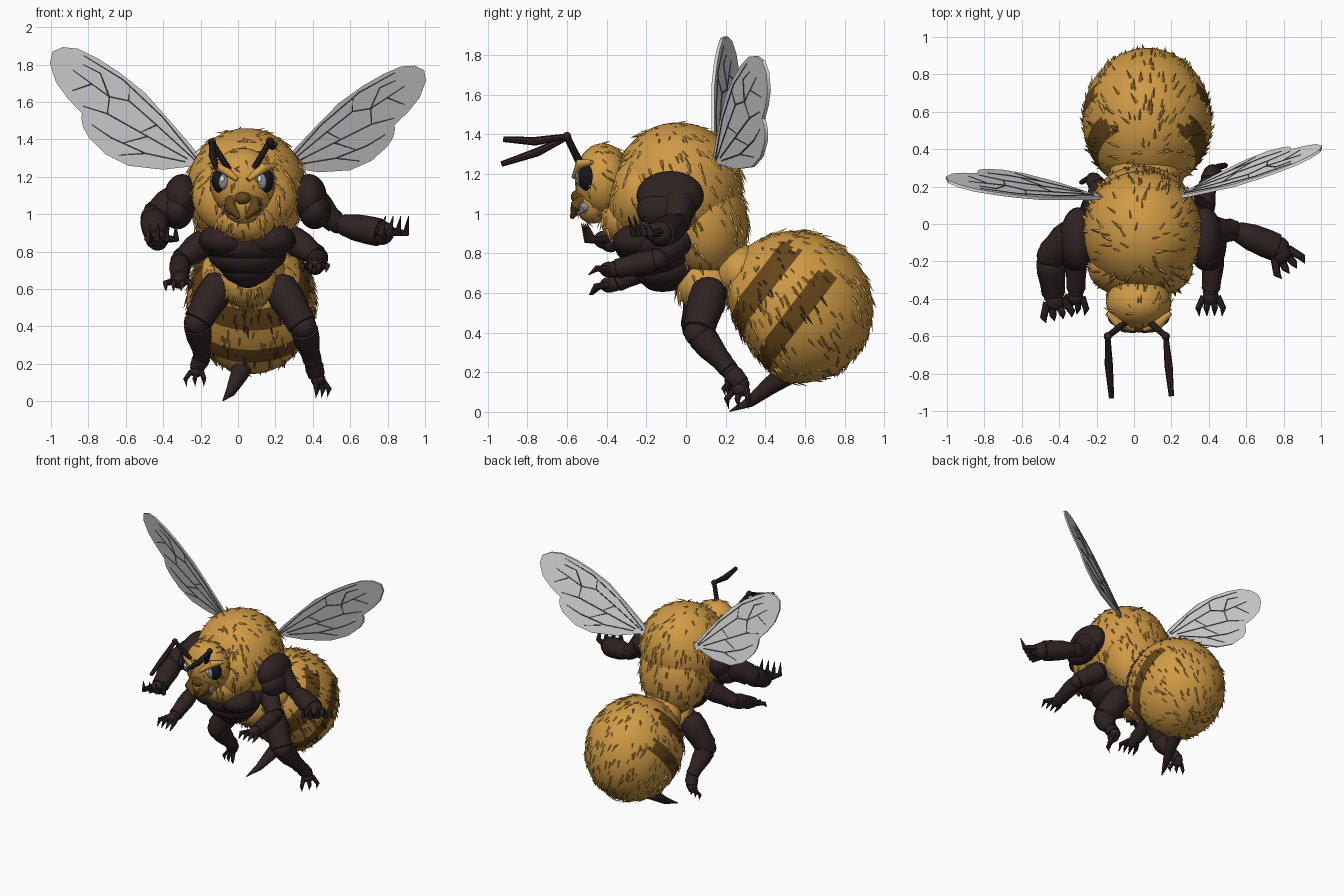
import bpy, bmesh, random
from math import pi
from mathutils import Vector as V, Matrix as M

random.seed(4)
if "Cube" in bpy.data.objects:
    bpy.data.objects.remove(bpy.data.objects["Cube"])


def material(name, r, g, b):
    m = bpy.data.materials.new(name)
    m.use_nodes = True
    m.diffuse_color = (r, g, b, 1)
    m.node_tree.nodes["Principled BSDF"].inputs["Base Color"].default_value = (r, g, b, 1)
    return m


gold = material("golden fur", .63, .325, .06)
brown = material("brown stripe", .13, .06, .010)
shell = material("dark shell", .029, .016, .016)
membrane = material("wing grey", .74, .74, .74)
vein = material("vein grey", .10, .10, .10)
black = material("eye black", .008, .008, .01)
iris = material("iris grey", .26, .27, .30)
glint = material("glint white", .8, .8, .8)


def finish(bm, name, *mats, angle=40):
    bmesh.ops.recalc_face_normals(bm, faces=bm.faces[:])
    me = bpy.data.meshes.new(name)
    bm.to_mesh(me)
    bm.free()
    for m in mats:
        me.materials.append(m)
    me.polygons.foreach_set("use_smooth", [True] * len(me.polygons))
    me.set_sharp_from_angle(angle=angle * pi / 180)
    ob = bpy.data.objects.new(name, me)
    bpy.context.collection.objects.link(ob)
    return ob


def blob(bm, loc, rad, tilt=0, mat=0, seg=24):
    """Ellipsoid, tilted about x."""
    mx = M.Translation(loc) @ M.Rotation(tilt, 4, "X") @ M.Diagonal((*rad, 1))
    vs = bmesh.ops.create_uvsphere(bm, u_segments=seg, v_segments=seg * 2 // 3, radius=1, matrix=mx)["verts"]
    for f in {f for v in vs for f in v.link_faces}:
        f.material_index = mat
    return vs


def sweep(bm, pts, radii, n=10, mat=0):
    """Round tube through the points with a radius at each."""
    pts = [V(p) for p in pts]
    rings = []
    for i, p in enumerate(pts):
        d = pts[min(i + 1, len(pts) - 1)] - pts[max(i - 1, 0)]
        q = d.to_track_quat("Z", "Y")
        rings.append([bm.verts.new(p + q @ (M.Rotation(2 * pi * k / n, 3, "Z") @ V((radii[i], 0, 0))))
                      for k in range(n)])
    faces = [bm.faces.new((a[k], a[(k + 1) % n], b[(k + 1) % n], b[k]))
             for a, b in zip(rings, rings[1:]) for k in range(n)]
    faces += [bm.faces.new(rings[0]), bm.faces.new(rings[-1])]
    for f in faces:
        f.material_index = mat


def fur(bm, count, length, flow):
    """Scatter thin tufts that lean along the flow direction."""
    bm.normal_update()
    faces = bm.faces[:]
    for f in random.choices(faces, [f.calc_area() for f in faces], k=count):
        n, p = f.normal.copy(), f.calc_center_median()
        p = p.lerp(random.choice(f.verts[:]).co, random.random())
        t = V(flow) + V([random.uniform(-.25, .25) for _ in range(3)])
        t = (t - n * t.dot(n)).normalized()
        s, l = n.cross(t), length * random.uniform(.6, 1.2)
        w = l * .16
        a, b, c, tip = [bm.verts.new(q) for q in (p + s * w - n * .005, p - s * w - n * .005,
                                                  p + n * w * .6, p + (t + n * .25) * l)]
        for tri in ((a, tip, c), (c, tip, b), (a, b, tip)):
            bm.faces.new(tri).material_index = f.material_index


# Furry thorax, ruff, bib and hips
bm = bmesh.new()
for loc, rad, tilt in (((.045, -.04, 1.13), (.32, .325, .33), 0),
                       ((.04, .09, .97), (.27, .22, .3), .15),
                       ((.035, -.24, 1.1), (.28, .16, .23), -.2),
                       ((.04, -.32, .97), (.16, .11, .12), 0),
                       ((.05, .1, .64), (.16, .15, .14), 0)):
    blob(bm, loc, rad, tilt, 0, 36)
fur(bm, 800, .065, (0, .3, -1))
finish(bm, "thorax", gold)

# Abdomen: poles follow its axis so the stripes run along rings
bm = bmesh.new()
axis, belly, front = V((0, .79, -.61)), V((0, -.61, -.79)), V((0, -.87, -.49))
vs = blob(bm, (0, 0, 0), (.345, .38, .39), 0, 0, 72)
bmesh.ops.rotate(bm, verts=vs, matrix=axis.to_track_quat("Z", "Y").to_matrix())
bm.normal_update()
for f in bm.faces:
    c = f.calc_center_median()
    a = c.dot(axis)
    if c.dot(belly) > -.23 + random.uniform(-.02, .02) and (-.25 < a < -.15 or -.03 < a < .075):
        f.material_index = 1
for v in vs:
    d = v.co.dot(front)
    if d > .24:
        v.co -= front * (d - .24) * .5
    v.co += V((.07, .555, .53))
fur(bm, 480, .055, (0, .5, -.8))
blob(bm, (.06, .28, .7), (.19, .14, .15), .6)
finish(bm, "abdomen", gold, brown)

# Stinger
bm = bmesh.new()
sweep(bm, [(.03, .52, .2), (.0, .42, .13), (-.04, .32, .05), (-.08, .22, .004)], [.06, .045, .027, .003])
finish(bm, "stinger", shell)

# Overlapping chest plates tapering to a point
bm = bmesh.new()
for loc, rad, tilt in (((.05, -.15, .86), (.26, .21, .12), .2), ((.05, -.13, .79), (.21, .19, .12), .2),
                       ((.05, -.09, .73), (.15, .17, .11), .2), ((.05, -.08, .68), (.09, .14, .07), .2),
                       ((-.06, -.24, .87), (.14, .13, .09), .2), ((.16, -.24, .87), (.14, .13, .09), .2)):
    blob(bm, loc, rad, tilt)
finish(bm, "chest_plates", shell)

# Head with brows, muzzle and mandibles
bm = bmesh.new()
blob(bm, (.025, -.42, 1.17), (.175, .14, .185))
blob(bm, (.025, -.47, 1.06), (.11, .09, .11))
fur(bm, 150, .045, (0, .6, -.6))
for s in (-1, 1):
    x = lambda d: .025 + s * d
    sweep(bm, [(x(.17), -.475, 1.26), (x(.11), -.53, 1.25), (x(.03), -.565, 1.185)], [.012, .028, .012])
    sweep(bm, [(x(.055), -.5, 1.09), (x(.07), -.55, 1.035), (x(.02), -.575, .98)], [.035, .036, .01], mat=1)
    sweep(bm, [(x(.07), -.47, 1.05), (x(.09), -.52, 1.03), (x(.07), -.545, 1.0)], [.025, .025, .008], mat=2)
blob(bm, (.025, -.545, 1.085), (.045, .035, .035), 0, 1, 16)
finish(bm, "head", gold, brown, iris)

# Eyes
for s, side in ((-1, "right"), (1, "left")):
    bm = bmesh.new()
    blob(bm, (.025 + s * .12, -.495, 1.18), (.046, .048, .066))
    blob(bm, (.025 + s * .103, -.528, 1.175), (.03, .023, .042), 0, 1, 16)
    blob(bm, (.015 + s * .1, -.55, 1.19), (.012, .006, .017), 0, 2, 12)
    finish(bm, side + "_eye", black, iris, glint)

# Antennae
for side, pts in (("right", [(-.05, -.53, 1.24), (-.14, -.6, 1.385), (-.135, -.75, 1.31), (-.12, -.93, 1.25)]),
                  ("left", [(.09, -.53, 1.25), (.17, -.6, 1.39), (.185, -.76, 1.365), (.2, -.92, 1.375)])):
    bm = bmesh.new()
    sweep(bm, pts[:2], [.018, .016], 8)
    sweep(bm, pts[1:], [.014, .022, .014], 8)
    blob(bm, pts[1], (.022, .022, .022), seg=12)
    finish(bm, side + "_antenna", shell)


def limb(name, pts, radii, reach, claws, size, curl=-.5):
    """Armoured segments with joints, ending in a palm and claws that curl up or down."""
    bm = bmesh.new()
    pts, reach = [V(p) for p in pts], V(reach).normalized()
    for a, b, r, s in zip(pts, pts[1:], radii, radii[1:]):
        sweep(bm, [a.lerp(b, t) for t in (0, .12, .4, .75, .95, 1)],
              [r * .65, r, (r + s) * .58, s * 1.12, s * 1.1, s * .6], 12)
        blob(bm, b, [s * .95] * 3, seg=12)
    palm = pts[-1] + reach * size * .3
    blob(bm, palm, (size * .45, size * .5, size * .42), seg=14)
    side = reach.cross(V((0, 0, 1))).normalized()
    up = side.cross(reach)
    for i in range(claws):
        k = (i / (claws - 1) - .5) * 2
        base = palm + side * k * size * .38
        mid = base + (reach + side * k * .5 - up * curl * .3) * size * .65
        tip = mid + (reach * .7 + up * curl - side * k * .1) * size * .65
        sweep(bm, [base, mid, tip], [size * .2, size * .17, .002], 8)
    finish(bm, name, shell)


limb("right_arm", [(-.31, -.05, 1.08), (-.45, -.17, .98), (-.43, -.38, .86)], [.095, .075, .058],
     (.15, -.7, .2), 4, .11, 1)
limb("left_arm", [(.38, -.05, 1.07), (.53, -.03, .95), (.77, -.13, .9)], [.095, .055, .068],
     (.5, -.75, .2), 4, .115, 1.1)
limb("right_middle_leg", [(-.17, -.02, .86), (-.31, -.14, .75), (-.31, -.36, .65)], [.075, .055, .045],
     (-.1, -.8, -.25), 4, .095)
limb("left_middle_leg", [(.27, -.02, .88), (.43, -.14, .77), (.41, -.36, .72)], [.075, .055, .045],
     (0, -.9, -.05), 4, .095)
limb("right_hind_leg", [(-.08, .1, .66), (-.22, .05, .42), (-.19, .2, .24), (-.22, .24, .18)],
     [.09, .074, .045, .038], (-.1, -.3, -.7), 3, .075)
limb("left_hind_leg", [(.2, .13, .65), (.35, .06, .4), (.4, .22, .21), (.42, .28, .14)],
     [.09, .074, .046, .042], (.25, -.15, -.7), 3, .09)

# Shoulder plates
for x, side in ((-.3, "right"), (.38, "left")):
    bm = bmesh.new()
    blob(bm, (x, -.08, 1.09), (.095, .17, .125))
    blob(bm, (x * 1.08, -.1, 1.02), (.085, .15, .1))
    finish(bm, side + "_shoulder", shell)

# Wing outline and veins: u runs root to tip, v towards the trailing edge
outline = [(-.12, -.01), (0, -.03), (.075, -.05), (.26, -.085), (.46, -.12), (.64, -.12), (.78, -.106),
           (.9, -.08), (.97, -.035), (1, .02), (.97, .08), (.88, .14), (.77, .17), (.66, .185), (.645, .21),
           (.61, .24), (.55, .265), (.42, .28), (.28, .25), (.12, .15), (0, .03), (-.12, .015)]
veins = [[(0, -.01), (.3, -.075), (.6, -.1), (.85, -.07)], [(0, 0), (.3, -.02), (.5, -.03), (.6, .02), (.85, .03)],
         [(.05, .02), (.3, .06), (.55, .1), (.68, .15)], [(.3, -.02), (.34, .06)], [(.5, -.03), (.55, -.095)],
         [(.6, .02), (.55, .1)], [(.72, .025), (.78, .12)], [(.6, .02), (.72, -.05), (.82, -.03)],
         [(.05, .04), (.25, .14), (.45, .19), (.58, .2)], [(.25, .14), (.36, .24)], [(.3, .06), (.38, .17)]]


def wing(side, root, tip, out, drop):
    root, d = V(root), V(tip) - V(root)
    s = 1 if d.x > 0 else -1

    def place(u, v, off=0):
        x, z = d.x * u + s * d.z * v, d.z * u - abs(d.x) * v
        return root + V((x, out * s * x + drop * z + off, z))

    bm = bmesh.new()
    f = bm.faces.new([bm.verts.new(place(u, v, -.008)) for u, v in outline])
    top = bmesh.ops.extrude_face_region(bm, geom=[f])["geom"]
    bmesh.ops.translate(bm, vec=(0, .016, 0), verts=[g for g in top if isinstance(g, bmesh.types.BMVert)])
    finish(bm, side + "_wing", membrane)
    bm = bmesh.new()
    for line in veins:
        for off in (-.008, .008):
            sweep(bm, [place(u, v, off) for u, v in line], [.0036] * (len(line) - 1) + [.002], 6)
    finish(bm, side + "_wing_veins", vein)


wing("right", (-.22, .15, 1.28), (-.98, 0, 1.885), .295, -.258)
wing("left", (.27, .16, 1.27), (.985, 0, 1.785), .51, -.278)
